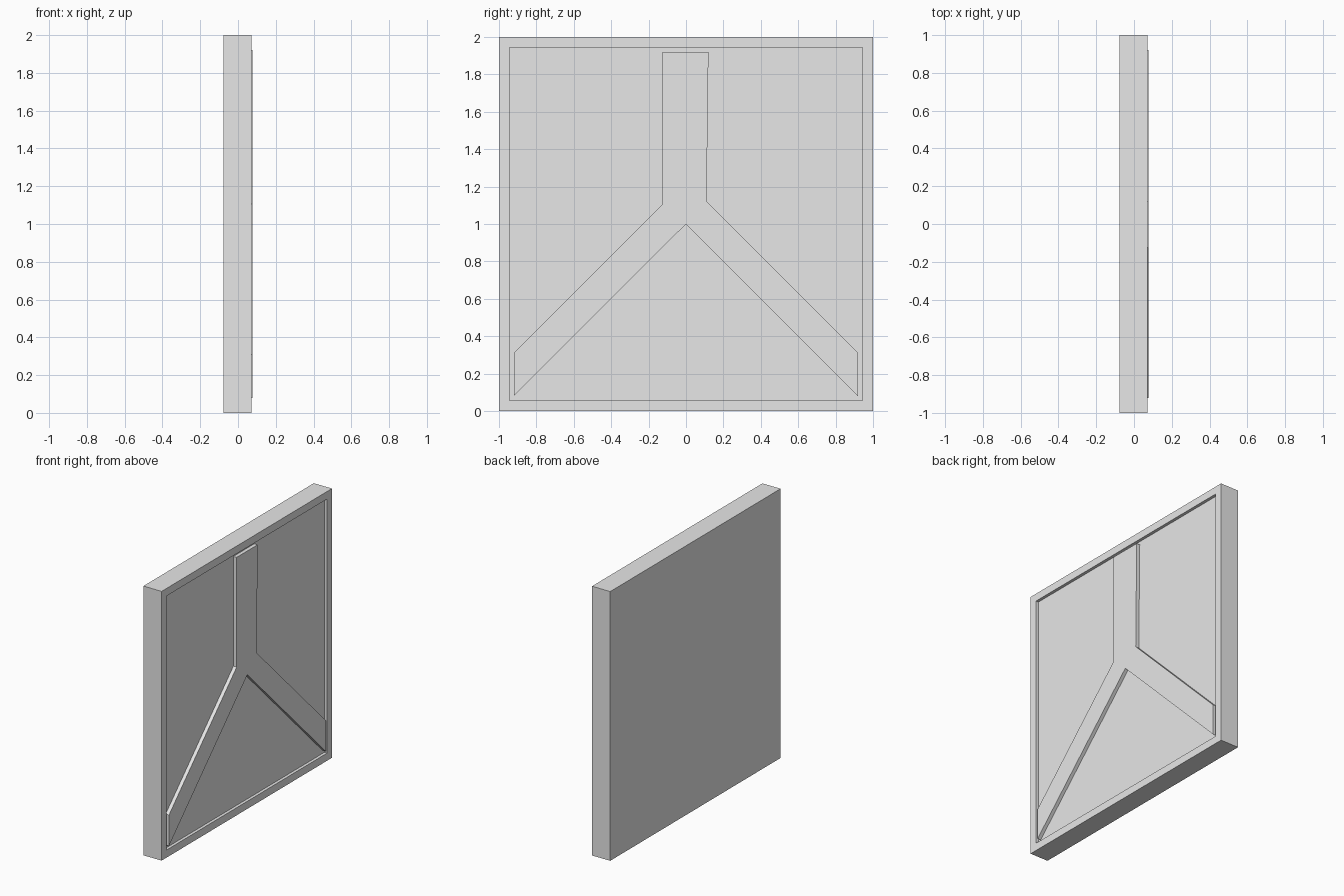
import bpy
import bmesh
from mathutils import Matrix

cube = bpy.data.objects.get("Cube")
if cube:
    bpy.data.objects.remove(cube, do_unlink=True)

grey = bpy.data.materials.new("plain grey")
grey.use_nodes = True
grey.diffuse_color = (0.8, 0.8, 0.8, 1)
grey.node_tree.nodes["Principled BSDF"].inputs["Base Color"].default_value = (0.8, 0.8, 0.8, 1)

BACK, RIM, STRIP = -0.077, 0.072, 0.077   # x of the back, rim and strip faces
FLOOR = 0.05                              # x of the recessed panels
BORDER = 0.08


def make_object(name, bm):
    bmesh.ops.recalc_face_normals(bm, faces=bm.faces)
    mesh = bpy.data.meshes.new(name)
    bm.to_mesh(mesh)
    bm.free()
    mesh.materials.append(grey)
    obj = bpy.data.objects.new(name, mesh)
    bpy.context.collection.objects.link(obj)
    return obj


# Square tile with a raised rim around a recessed face
bm = bmesh.new()
bmesh.ops.create_cube(bm, size=1)
bmesh.ops.scale(bm, vec=(RIM - BACK, 2, 2), verts=bm.verts)
bmesh.ops.translate(bm, vec=((RIM + BACK) / 2, 0, 1), verts=bm.verts)
face = max(bm.faces, key=lambda f: f.calc_center_median().x)
bmesh.ops.inset_region(bm, faces=[face], thickness=BORDER)
pushed = bmesh.ops.extrude_face_region(bm, geom=[face])["geom"]
bmesh.ops.translate(bm, vec=(FLOOR - RIM, 0, 0),
                    verts=[g for g in pushed if isinstance(g, bmesh.types.BMVert)])
if face.is_valid:
    bmesh.ops.delete(bm, geom=[face], context="FACES")
make_object("framed_tile", bm)

# Three-armed divider: a stem to the top and an arm to each lower corner
outline = [(-0.92, 0.08), (0, 1), (0.92, 0.08), (0.92, 0.31), (0.11, 1.12),
           (0.12, 1.92), (-0.125, 1.92), (-0.125, 1.105), (-0.92, 0.31)]
bm = bmesh.new()
profile = bm.faces.new([bm.verts.new((FLOOR - 0.01, y, z)) for y, z in outline])
raised = bmesh.ops.extrude_face_region(bm, geom=[profile])["geom"]
bmesh.ops.translate(bm, vec=(STRIP - FLOOR + 0.01, 0, 0),
                    verts=[g for g in raised if isinstance(g, bmesh.types.BMVert)])
make_object("three_armed_divider", bm)
